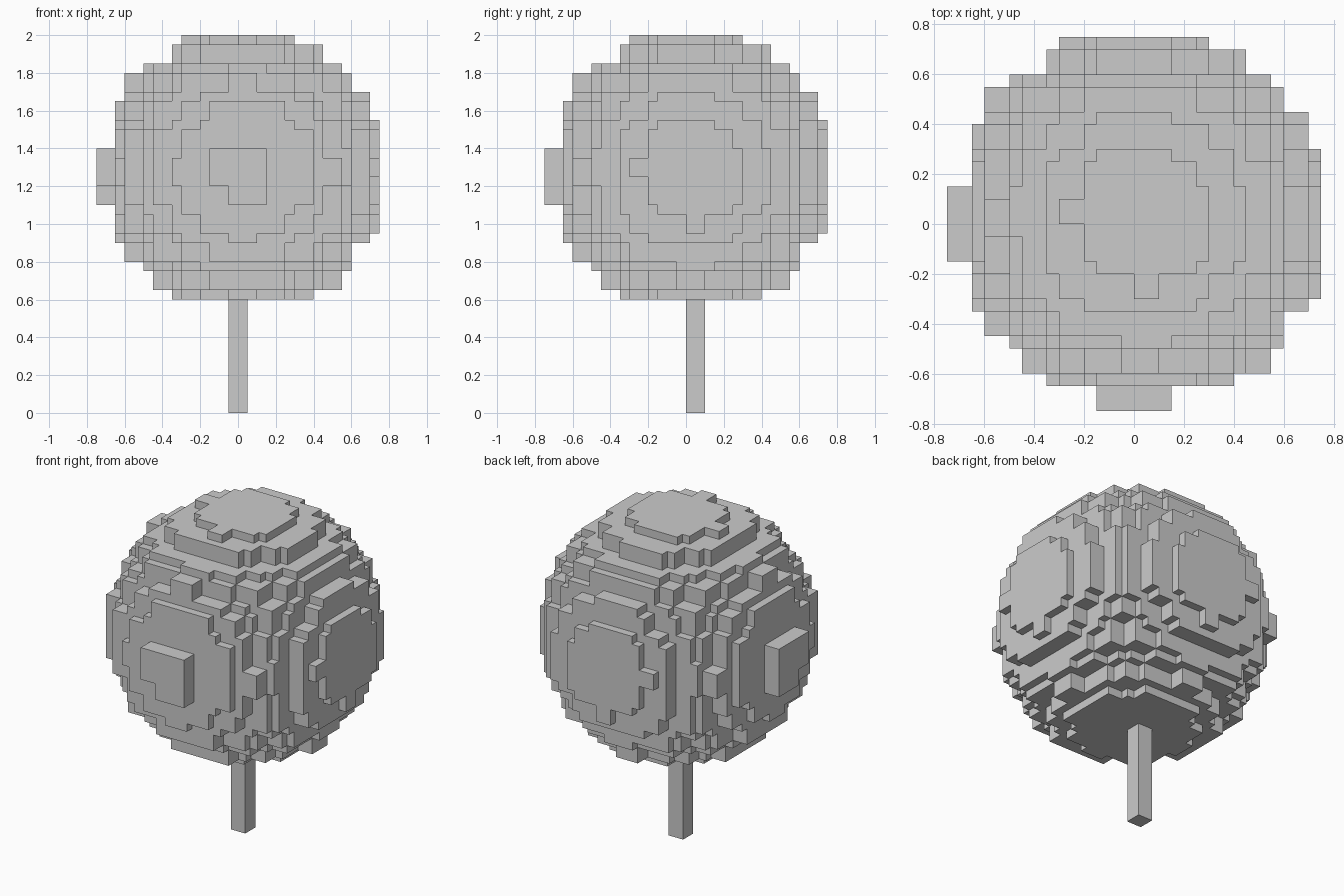
import bpy, bmesh, math
from itertools import product

if "Cube" in bpy.data.objects:
    bpy.data.objects.remove(bpy.data.objects["Cube"])

R2 = 10.0 ** 2      # squared ball radius, in cells
C = 0.25            # ball centre offset, in cells
Z0 = 1.25           # height of the ball's grid origin


def edge(k):
    """Cell boundary, snapped to the 0.05 grid (cells alternate 0.10 / 0.05)."""
    return math.floor(k * 1.5 + 0.5) * 0.05


def new_object(name, bm):
    mesh = bpy.data.meshes.new(name)
    bm.to_mesh(mesh)
    bm.free()
    ob = bpy.data.objects.new(name, mesh)
    bpy.context.collection.objects.link(ob)
    return ob


# Blocky ball: every cell whose centre lies in the sphere, bottom layer cut off
cells = {c for c in product(range(-10, 10), range(-10, 10), range(-9, 10))
         if sum((i + 0.5 - C) ** 2 for i in c) <= R2}

bm = bmesh.new()
verts = {}


def vert(k):
    if k not in verts:
        verts[k] = bm.verts.new((edge(k[0]), edge(k[1]), edge(k[2]) + Z0))
    return verts[k]


# Only the exposed cell sides become faces, wound outwards
for c in cells:
    for axis, side in product(range(3), (0, 1)):
        n = list(c)
        n[axis] += 1 if side else -1
        if tuple(n) in cells:
            continue
        u, v = (axis + 1) % 3, (axis + 2) % 3
        loop = []
        for du, dv in ((0, 0), (1, 0), (1, 1), (0, 1)):
            k = list(c)
            k[axis] += side
            k[u] += du
            k[v] += dv
            loop.append(vert(tuple(k)))
        bm.faces.new(loop if side else loop[::-1])
new_object("ball_crown", bm)

# Square stick under the ball
bm = bmesh.new()
bmesh.ops.create_cube(bm, size=1)
bmesh.ops.scale(bm, vec=(0.1, 0.1, 0.6), verts=bm.verts)
bmesh.ops.translate(bm, vec=(0, 0.05, 0.3), verts=bm.verts)
new_object("stick", bm)
